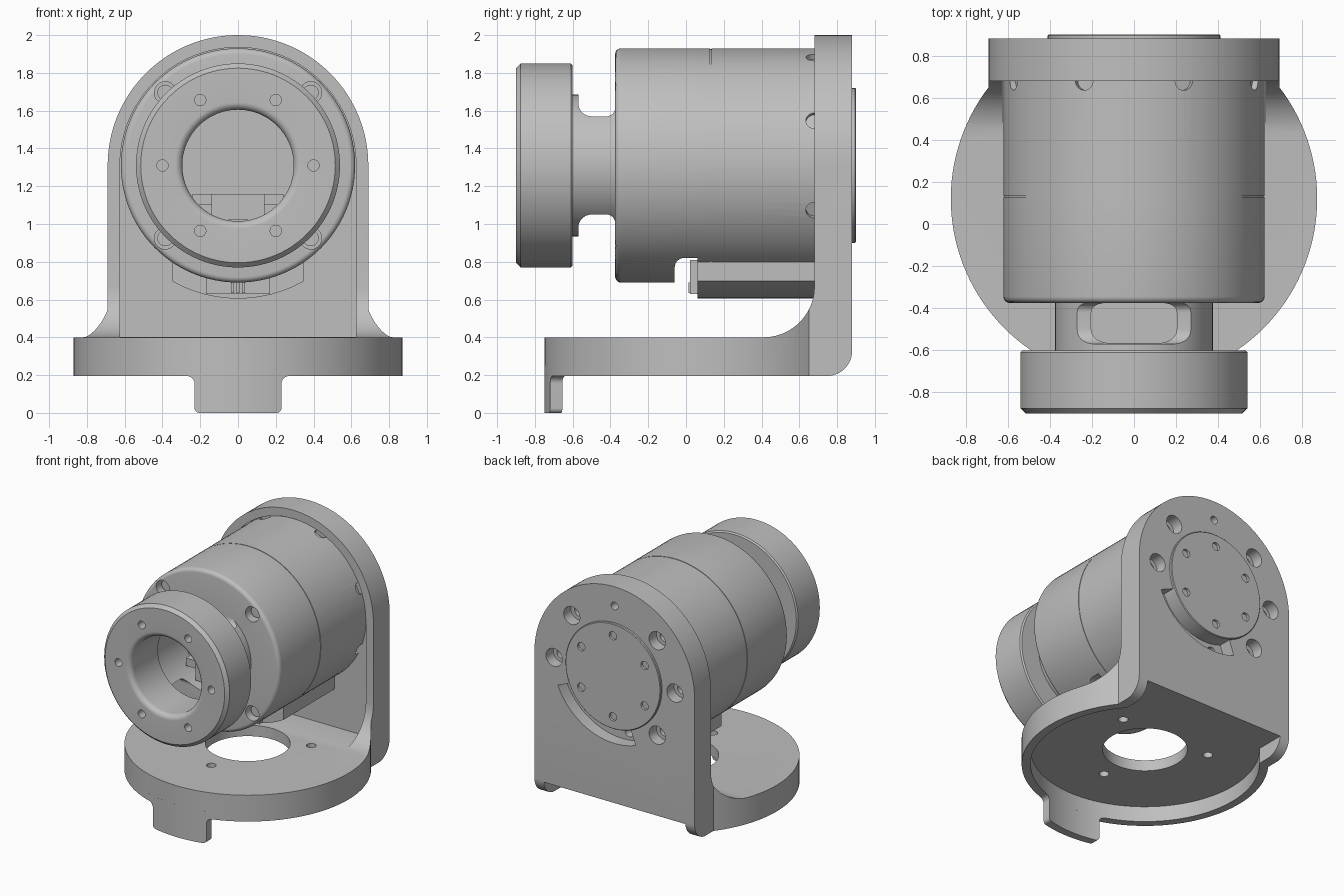
import bpy, bmesh, math
from mathutils import Vector

old = bpy.data.objects.get("Cube")
if old:
    bpy.data.objects.remove(old, do_unlink=True)

AXIS_Z = 1.31      # height of the motor axis
BASE_Y = 0.12      # centre of the round base
BASE_R = 0.87
HALF_W = 0.69      # half width of the upright plate

metal = bpy.data.materials.new("plain grey")
metal.use_nodes = True
metal.diffuse_color = (0.52, 0.52, 0.52, 1)
metal.node_tree.nodes["Principled BSDF"].inputs["Base Color"].default_value = (0.52, 0.52, 0.52, 1)


def finish(name, bm):
    bmesh.ops.remove_doubles(bm, verts=bm.verts, dist=1e-5)
    bmesh.ops.recalc_face_normals(bm, faces=bm.faces)
    mesh = bpy.data.meshes.new(name)
    bm.to_mesh(mesh)
    bm.free()
    mesh.materials.append(metal)
    ob = bpy.data.objects.new(name, mesh)
    bpy.context.collection.objects.link(ob)
    return ob


def arc(cx, cy, r, a0, a1, n=12):
    steps = [math.radians(a0 + (a1 - a0) * i / n) for i in range(n + 1)]
    return [(cx + r * math.cos(a), cy + r * math.sin(a)) for a in steps]


def prism(name, pts, axis, lo, hi):
    """Extrude a 2D outline along one axis."""
    def place(p, d):
        return {"x": (d, p[0], p[1]), "y": (p[0], d, p[1]), "z": (p[0], p[1], d)}[axis]
    bm = bmesh.new()
    face = bm.faces.new([bm.verts.new(place(p, lo)) for p in pts])
    ext = bmesh.ops.extrude_face_region(bm, geom=[face])
    shift = Vector(place((0, 0), hi - lo))
    bmesh.ops.translate(bm, vec=shift, verts=[v for v in ext["geom"] if isinstance(v, bmesh.types.BMVert)])
    return finish(name, bm)


def box(name, x0, x1, y0, y1, z0, z1):
    return prism(name, [(x0, y0), (x1, y0), (x1, y1), (x0, y1)], "z", z0, z1)


def lathe(name, profile, closed=False, n=96):
    """Spin a (radius, y) profile about the motor axis."""
    bm = bmesh.new()
    vs = [bm.verts.new((r, y, AXIS_Z)) for r, y in profile]
    es = [bm.edges.new(p) for p in zip(vs, vs[1:])]
    if closed:
        es.append(bm.edges.new((vs[-1], vs[0])))
    bmesh.ops.spin(bm, geom=vs + es, cent=(0, 0, AXIS_Z), axis=(0, 1, 0),
                   angle=2 * math.pi, steps=n, use_merge=True)
    return finish(name, bm)


def rod(name, x, z, r, y0, y1, n=24):
    return prism(name, arc(x, z, r, 0, 360 - 360 / n, n - 1), "y", y0, y1)


def boolean(ob, tools, mode="DIFFERENCE"):
    bpy.context.view_layer.objects.active = ob
    for tool in tools:
        mod = ob.modifiers.new("cut", "BOOLEAN")
        mod.object, mod.operation, mod.solver = tool, mode, "EXACT"
        bpy.ops.object.modifier_apply(modifier=mod.name)
        bpy.data.objects.remove(tool, do_unlink=True)


def polar(r, deg):
    a = math.radians(deg)
    return r * math.cos(a), AXIS_Z + r * math.sin(a)


# Bracket: L-shaped side profile limited by a plan outline and an arched front outline
side = ([(-1, 0.195)] + arc(0.745, 0.33, 0.135, -90, 0) + [(0.88, 2.1), (0.68, 2.1)]
        + arc(0.41, 0.67, 0.27, 0, -90) + [(-1, 0.4)])
bracket = prism("bracket", side, "x", -1, 1)
t = math.degrees(math.acos(HALF_W / BASE_R))
plan = arc(0, BASE_Y, BASE_R, t, -180 - t, 96) + [(-HALF_W, 0.95), (HALF_W, 0.95)]
arch = ([(-1, 0), (1, 0), (1, 0.9), (HALF_W, 0.9)] + arc(0, AXIS_Z, HALF_W, 0, 180, 64)
        + [(-HALF_W, 0.9), (-1, 0.9)])
boolean(bracket, [prism("plan", plan, "z", 0, 2.2), prism("arch", arch, "y", -1, 1)], "INTERSECT")

# Underside recess, arched pocket for the motor, base holes
rim_r, slot_w = 0.808, 0.61
t = math.degrees(math.acos(slot_w / rim_r))
recess = arc(0, BASE_Y, rim_r, t, -180 - t, 96) + [(-slot_w, 1), (slot_w, 1)]
pocket = arc(0, AXIS_Z, 0.625, 0, 180, 64) + [(-0.625, 0.403), (0.625, 0.403)]
cuts = [prism("recess", recess, "z", 0, 0.315),
        prism("pocket", pocket, "y", 0.35, 0.69),
        prism("hole", arc(0, BASE_Y, 0.3, 0, 354, 59), "z", 0, 1)]
for a in (30, 150, 270):
    x, y = 0.45 * math.cos(math.radians(a)), BASE_Y + 0.45 * math.sin(math.radians(a))
    cuts.append(prism("hole", arc(x, y, 0.035, 0, 345, 23), "z", 0, 1))
# Counterbored holes, pin hole and curved slot in the back of the plate
for a in (0, 45, 135, 180, 225):
    x, z = polar(0.52, a)
    cuts += [rod("bore", x, z, 0.07, 0.79, 1), rod("bore", x, z, 0.04, 0.72, 1)]
cuts.append(rod("pin", 0, AXIS_Z + 0.54, 0.03, 0.78, 1))
slot = arc(0, AXIS_Z, 0.53, -110, -23, 24) + arc(0, AXIS_Z, 0.40, -23, -110, 24)
cuts += [prism("slot", slot, "y", 0.78, 1), rod("hole", *polar(0.47, -97), 0.035, 0.72, 1)]
boolean(bracket, cuts)

# Front tab, following the rim and rounded at its corners
tab = prism("front_tab", arc(0, BASE_Y, BASE_R, -112, -68, 24) + arc(0, BASE_Y, rim_r, -68, -112, 24),
            "z", 0, 0.26)
half = arc(0.205, 0.025, 0.025, -90, 0, 5) + arc(0.27, 0.155, 0.04, 180, 90, 6) + [(0.27, 0.25)]
boolean(tab, [prism("outline", half + [(-x, z) for x, z in reversed(half)], "y", -1, 0)], "INTERSECT")

# Motor body with front bore and seam groove
body = lathe("motor_body", [(0, -0.2), (0.33, -0.2), (0.33, -0.375)] + arc(0.59, -0.345, 0.03, -90, 0, 5)
             + [(0.62, 0.128), (0.616, 0.128), (0.616, 0.134), (0.62, 0.134), (0.62, 0.7), (0, 0.7)])
under = ([(0.06, 0.5), (0.06, 0.82)] + arc(-0.01, 0.77, 0.05, 90, 180, 6) + [(-0.06, 0.5)])
cuts = [prism("notch", under, "x", -1, 1)]
for a in (45, 135, 225, 315):
    x, z = polar(0.545, a)
    cuts.append(rod("bore", x, z, 0.058, -0.5, -0.28))
    rod("screw_head", x, z, 0.042, -0.33, -0.27)
for k in range(8):
    # Shallow half-round notches around the rear edge
    cutter = prism("notch", arc(0, 0, 0.045, 0, 345, 23), "z", 0.59, 0.7)
    cutter.rotation_euler = (0, math.radians(22.5 + 45 * k), 0)
    cutter.location = (0, 0.68, AXIS_Z)
    cuts.append(cutter)
bpy.context.view_layer.update()
boolean(body, cuts)
box("inner_shelf", -0.24, 0.24, -0.3, -0.19, 1.1, 1.16)
box("inner_block", -0.14, 0.14, -0.32, -0.19, 1.02, 1.158)

# Connector housing below the motor
t = math.degrees(math.acos(0.35 / 0.705))
prism("connector_housing", arc(0, AXIS_Z, 0.705, -180 + t, -t, 20) + [(0.35, 0.85), (-0.35, 0.85)],
      "y", 0.06, 0.69)
box("connector_front", -0.17, 0.17, 0.02, 0.07, 0.63, 0.81)
for x in (-0.03, 0, 0.03):
    box("connector_pin", x - 0.008, x + 0.008, 0.012, 0.03, 0.635, 0.69)

# Neck: a tube opened by windows above and below, leaving two side arms
neck = lathe("neck", [(0.295, -0.61), (0.375, -0.61), (0.375, -0.37), (0.33, -0.37),
                      (0.33, -0.565), (0.295, -0.565)], closed=True)
window = ([(-0.57, 0.7)] + arc(-0.5, 0.33, 0.07, 180, 270, 8)
          + arc(-0.42, 0.305, 0.045, -90, 0, 8) + [(-0.375, 0.7)])
boolean(neck, [prism("window", [(y, AXIS_Z + s * z) for y, z in window], "x", -1, 1) for s in (1, -1)])

# Output flange with rounded bore and six holes
flange = lathe("output_flange", [(0.295, -0.6)] + arc(0.335, -0.86, 0.04, 180, 270, 8)
               + [(0.515, -0.9), (0.54, -0.875), (0.54, -0.61), (0.53, -0.6)], closed=True)
boolean(flange, [rod("hole", *polar(0.4, 60 * k), 0.03, -1, -0.8) for k in range(6)])

# Rear cover with six holes
cover = lathe("rear_cover", [(0, 0.77), (0.41, 0.77), (0.41, 0.895), (0.405, 0.9), (0, 0.9)])
boolean(cover, [rod("hole", *polar(0.315, 30 + 60 * k), 0.032, 0.82, 1) for k in range(6)])

# Smooth shading with sharp edges kept
for ob in bpy.context.collection.objects:
    ob.select_set(ob.type == "MESH" and metal.name in ob.data.materials)
bpy.context.view_layer.objects.active = bracket
bpy.ops.object.shade_smooth_by_angle(angle=math.radians(30))
